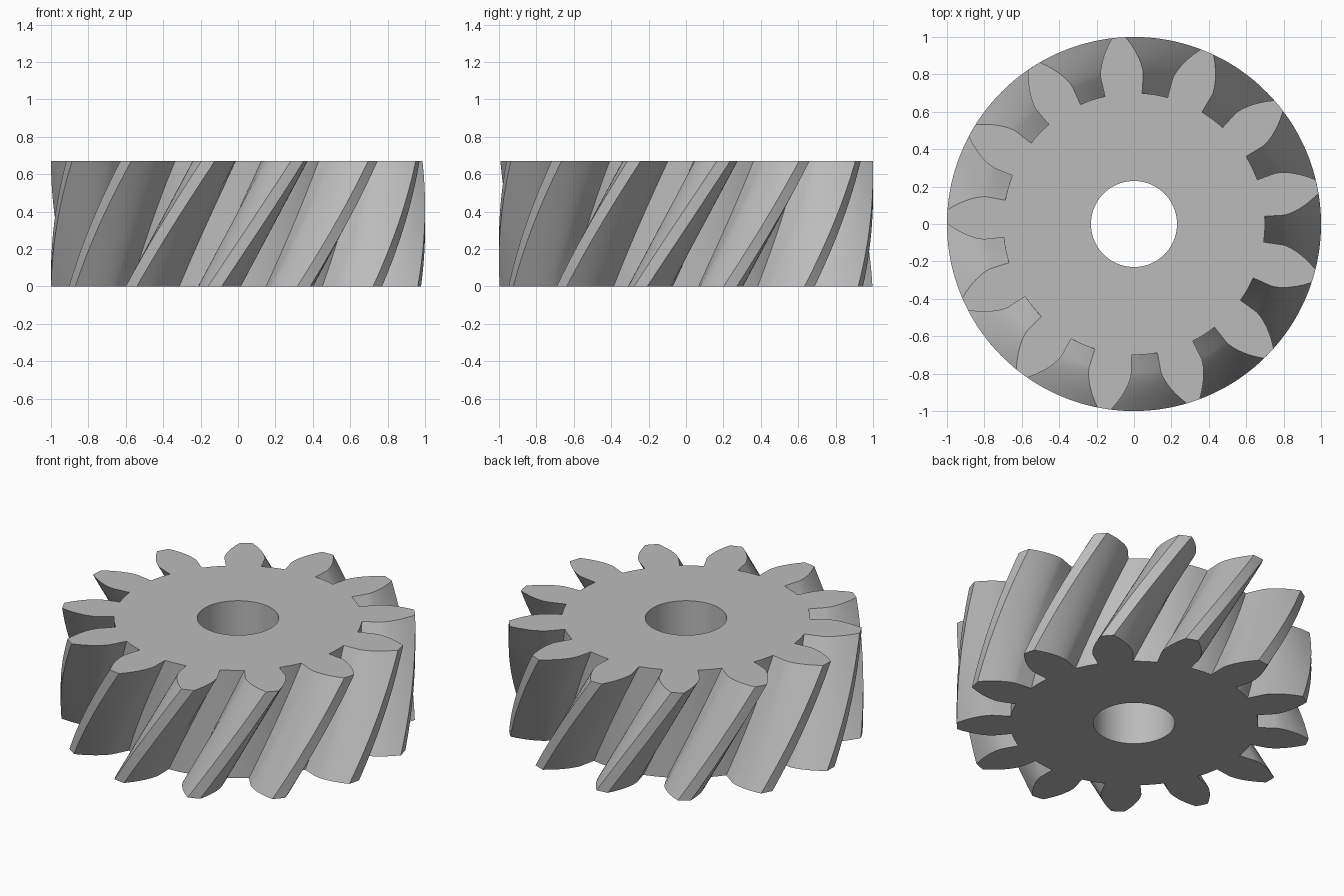
import bpy, bmesh
from math import sin, cos, tan, acos, pi, radians

cube = bpy.data.objects.get("Cube")
if cube:
    bpy.data.objects.remove(cube, do_unlink=True)

TEETH, HEIGHT, LAYERS = 13, 0.67, 24
ROOT_R, BASE_R, PITCH_R, TIP_R, BORE_R = 0.70, 0.80, 0.867, 1.0, 0.23
PHASE, TWIST = radians(94.65), radians(25.6)   # top tooth direction, helix turn
STEP = 2 * pi / TEETH


def involute(r):
    a = acos(BASE_R / r)
    return tan(a) - a


def half_tooth():
    """Radius and half angle along one flank, from root to tip."""
    base = STEP / 4 + involute(PITCH_R)
    flank = [(ROOT_R, base), (0.75, base)]
    for i in range(9):
        r = BASE_R + (TIP_R - BASE_R) * (i / 8) ** 1.5
        flank.append((r, base - involute(r)))
    return flank


def gear_profile():
    """Whole outline as (radius, angle), counter-clockwise."""
    flank = half_tooth()
    gap = STEP - 2 * flank[0][1]
    tooth = [(r, -a) for r, a in flank] + [(TIP_R, 0)]
    tooth += [(r, a) for r, a in reversed(flank)]
    tooth += [(ROOT_R, flank[0][1] + gap * k / 4) for k in (1, 2, 3)]
    return [(r, a + n * STEP + PHASE) for n in range(TEETH) for r, a in tooth]


def ring(bm, points, z, turn):
    return [bm.verts.new((r * cos(a + turn), r * sin(a + turn), z)) for r, a in points]


def wall(bm, low, high):
    n = len(low)
    for i in range(n):
        j = (i + 1) % n
        bm.faces.new((low[i], low[j], high[j], high[i]))


bm = bmesh.new()

# Twisted teeth
outline = gear_profile()
layers = [ring(bm, outline, HEIGHT * k / LAYERS, TWIST * (k / LAYERS - 1))
          for k in range(LAYERS + 1)]
for low, high in zip(layers, layers[1:]):
    wall(bm, low, high)

# Shaft bore
circle = [(BORE_R, 2 * pi * i / 96) for i in range(96)]
bore = [ring(bm, circle, z, 0) for z in (0, HEIGHT)]
wall(bm, *bore)

# Flat end faces between outline and bore
for outer, inner in ((layers[0], bore[0]), (layers[-1], bore[1])):
    edges = [bm.edges.get((loop[i - 1], loop[i]))
             for loop in (outer, inner) for i in range(len(loop))]
    bmesh.ops.triangle_fill(bm, edges=edges, use_beauty=True)
bmesh.ops.recalc_face_normals(bm, faces=bm.faces)

mesh = bpy.data.meshes.new("helical_gear")
bm.to_mesh(mesh)
bm.free()
gear = bpy.data.objects.new("helical_gear", mesh)
bpy.context.collection.objects.link(gear)

# Plain grey metal
grey = bpy.data.materials.new("grey")
grey.use_nodes = True
colour = (0.5, 0.5, 0.5, 1)
grey.diffuse_color = colour
grey.node_tree.nodes["Principled BSDF"].inputs["Base Color"].default_value = colour
mesh.materials.append(grey)

bpy.ops.object.select_all(action="DESELECT")
gear.select_set(True)
bpy.context.view_layer.objects.active = gear
bpy.ops.object.shade_smooth_by_angle(angle=radians(30))
